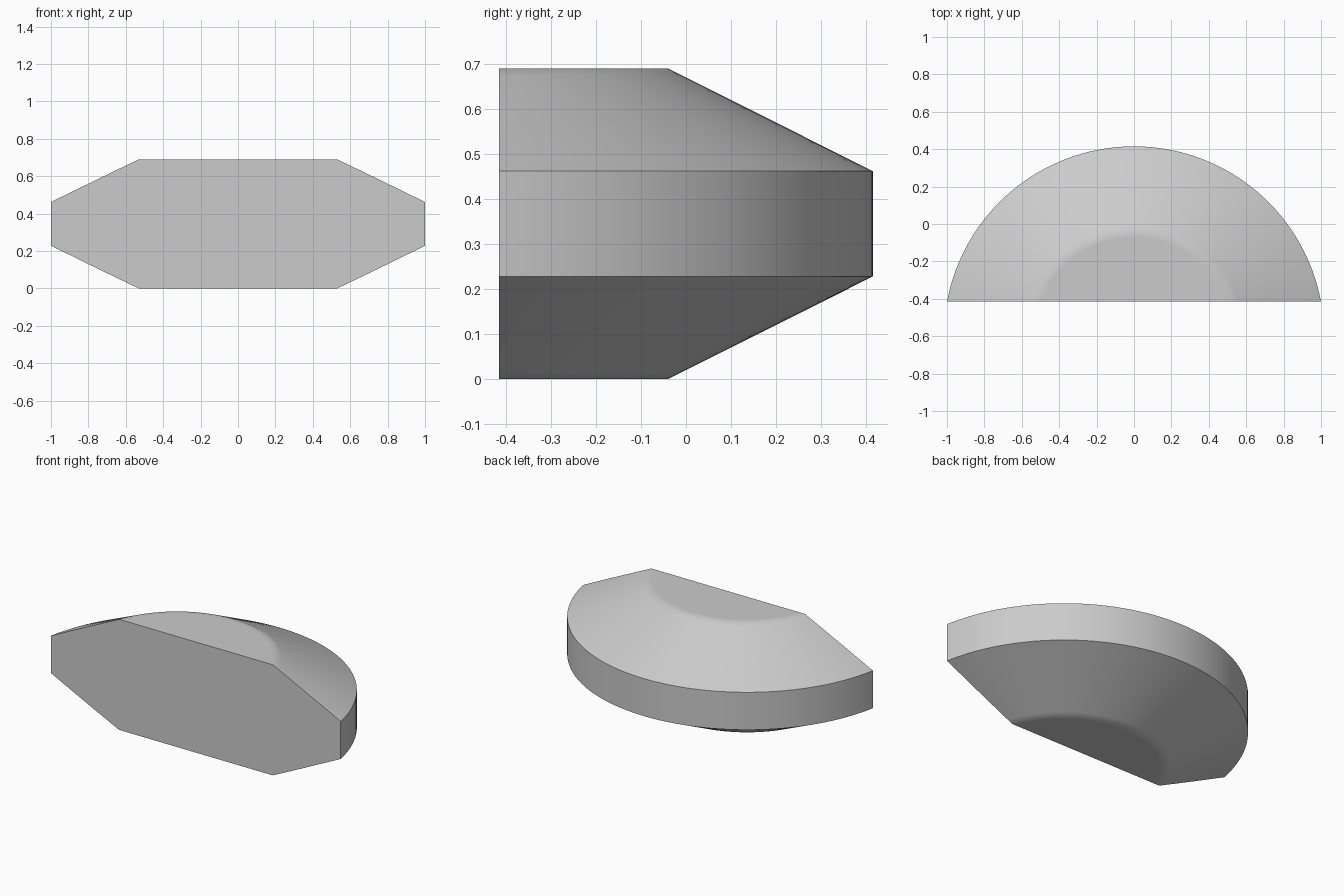
import bpy, bmesh, math
from mathutils import Vector

cube = bpy.data.objects.get("Cube")
if cube:
    bpy.data.objects.remove(cube)

# Main dimensions: a bevelled disc cut by a flat front plane
HEIGHT = 0.69
RIM_LOW, RIM_HIGH = 0.228, 0.462
R_OUTER, R_INNER = 1.017, 0.562
AXIS_Y, FRONT_Y = -0.602, -0.415
SEGMENTS = 160
SOFT = 0.03  # width of the soft shading band at the flat caps

grey = bpy.data.materials.new("plain grey")
grey.use_nodes = True
colour = (0.6, 0.6, 0.6, 1)
grey.diffuse_color = colour
grey.node_tree.nodes["Principled BSDF"].inputs["Base Color"].default_value = colour

# Half profile from the bottom centre to the rim, mirrored for the top
slope = RIM_LOW / (R_OUTER - R_INNER)
lower = [(0, 0), (R_INNER - SOFT, 0), (R_INNER, 0),
         (R_INNER + SOFT, SOFT * slope), (R_OUTER, RIM_LOW)]
profile = lower + [(r, HEIGHT - z) for r, z in reversed(lower)]

# Turn the profile about the vertical axis
bm = bmesh.new()
verts = [bm.verts.new((r, AXIS_Y, z)) for r, z in profile]
edges = [bm.edges.new(pair) for pair in zip(verts, verts[1:])]
bmesh.ops.spin(bm, geom=verts + edges, cent=(0, AXIS_Y, 0), axis=(0, 0, 1),
               angle=math.tau, steps=SEGMENTS, use_merge=False)
bmesh.ops.remove_doubles(bm, verts=bm.verts, dist=0.0001)

# Slice off the front and close it with one flat face
cut = bmesh.ops.bisect_plane(bm, geom=bm.verts[:] + bm.edges[:] + bm.faces[:],
                             plane_co=(0, FRONT_Y, 0), plane_no=Vector((0, -1, 0)),
                             clear_outer=True)
rim = [e for e in cut["geom_cut"] if isinstance(e, bmesh.types.BMEdge)]
bmesh.ops.contextual_create(bm, geom=rim)
bmesh.ops.recalc_face_normals(bm, faces=bm.faces)

mesh = bpy.data.meshes.new("half_disc")
bm.to_mesh(mesh)
bm.free()
mesh.materials.append(grey)
body = bpy.data.objects.new("half_disc", mesh)
bpy.context.collection.objects.link(body)

# Smooth the curved walls, keep the rim and front edges crisp
bpy.ops.object.select_all(action="DESELECT")
body.select_set(True)
bpy.context.view_layer.objects.active = body
bpy.ops.object.shade_smooth_by_angle(angle=math.radians(28))
